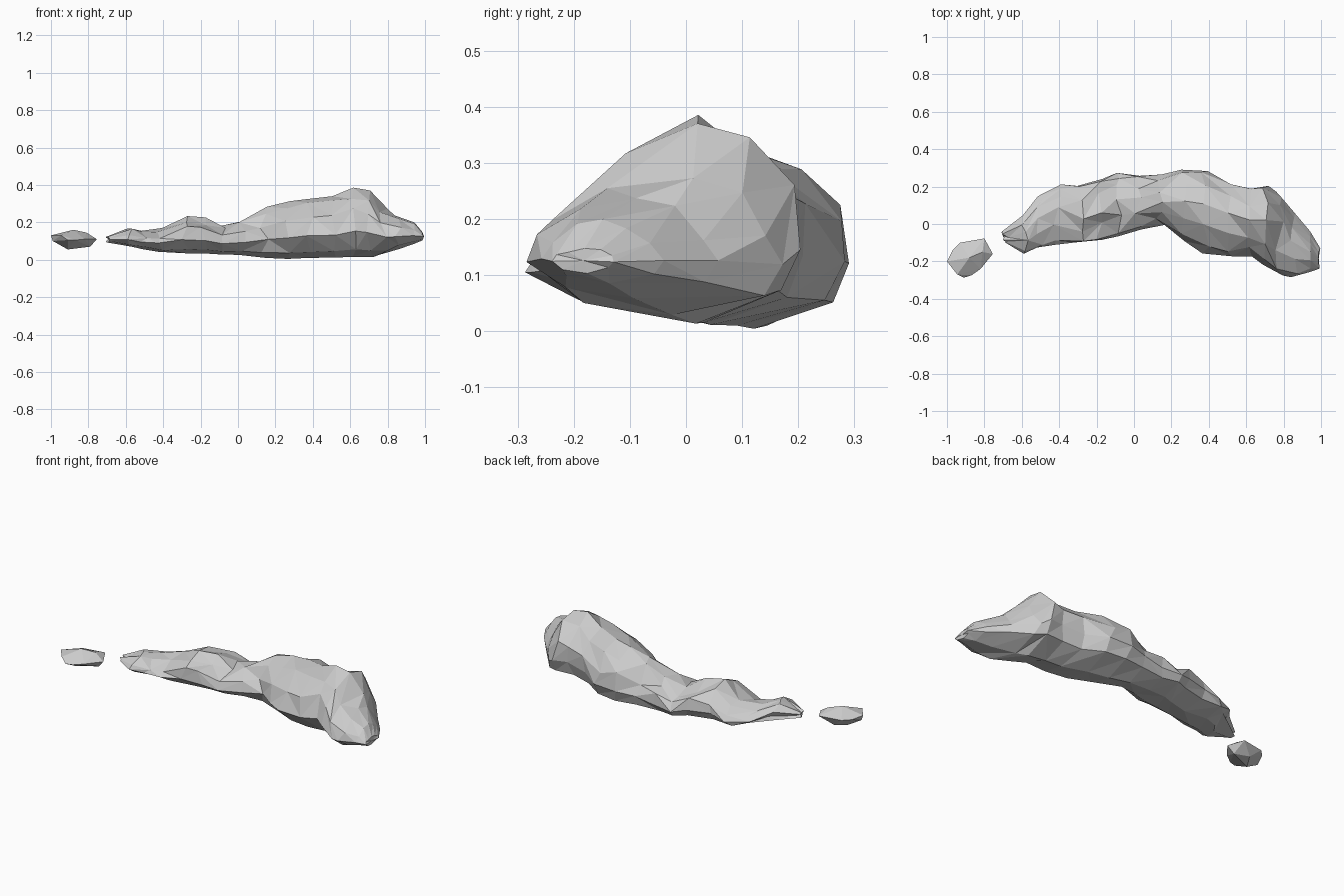
import bpy, bmesh, random

if "Cube" in bpy.data.objects:
    bpy.data.objects.remove(bpy.data.objects["Cube"])

random.seed(11)


def make_object(name, bm):
    bmesh.ops.recalc_face_normals(bm, faces=bm.faces[:])
    mesh = bpy.data.meshes.new(name)
    bm.to_mesh(mesh)
    bm.free()
    ob = bpy.data.objects.new(name, mesh)
    bpy.context.collection.objects.link(ob)
    return ob


def jitter(a):
    return random.uniform(-a, a)


# unit cross-section of the bank: domed top, shallow keel below
ring = [(-1, 0), (-.86, .45), (-.48, .82), (0, 1), (.48, .82), (.88, .45),
        (1, 0), (.84, -.58), (.12, -1), (-.6, -.72)]

# x, front y, back y, crest y, bottom z, top z
sections = [
    (-.685, -.10, -.04, -.07, .095, .125),
    (-.59, -.16, .05, -.04, .072, .17),
    (-.50, -.125, .15, .03, .055, .155),
    (-.41, -.11, .21, .09, .04, .17),
    (-.28, -.10, .205, .03, .035, .235),
    (-.18, -.085, .24, .06, .033, .225),
    (-.09, -.065, .275, .13, .03, .18),
    (.02, -.03, .255, .14, .025, .21),
    (.14, -.005, .265, .12, .01, .285),
    (.26, -.09, .29, .12, .003, .315),
    (.38, -.16, .285, .11, .008, .325),
    (.50, -.17, .21, .06, .012, .34),
    (.62, -.17, .19, .02, .018, .383),
    (.70, -.215, .205, .02, .015, .37),
    (.78, -.275, .175, .01, .027, .275),
    (.86, -.287, .06, -.09, .058, .235),
    (.94, -.26, -.04, -.15, .085, .20),
    (.99, -.24, -.13, -.18, .105, .15),
]

# main cloud bank, lofted through the sections
bm = bmesh.new()
loops = []
for x, y0, y1, crest, z0, z1 in sections:
    mid = z0 + .37 * (z1 - z0)
    loop = []
    for u, v in ring:
        c = crest if v > 0 else (y0 + y1) / 2
        y = c + u * ((y1 - c) if u > 0 else (c - y0))
        z = mid + v * ((z1 - mid) if v > 0 else (mid - z0))
        # flank points are lumpy, silhouette points stay put
        j = min(.022, .1 * (z1 - z0)) if 0 < v < 1 else .003
        jx = .024 if abs(x) < .9 else .006
        loop.append(bm.verts.new((x + jitter(jx), y + jitter(j), z + jitter(j))))
    loops.append(loop)
n = len(ring)
for a, b in zip(loops, loops[1:]):
    for i in range(n):
        k = (i + 1) % n
        if random.random() < .5:
            bm.faces.new((a[i], a[k], b[k]))
            bm.faces.new((a[i], b[k], b[i]))
        else:
            bm.faces.new((a[i], a[k], b[i]))
            bm.faces.new((a[k], b[k], b[i]))
caps = [bm.faces.new(loops[0]), bm.faces.new(loops[-1])]
bmesh.ops.poke(bm, faces=caps)
for v in bm.verts:
    v.co.x = min(v.co.x, 1.0)
make_object("cloud_bank", bm)

# small detached cloud: hull of a few corner points
corners = [(-1, -.2, .13), (-.99, -.2, .10), (-.97, -.14, .12), (-.93, -.1, .12),
           (-.8, -.077, .12), (-.755, -.16, .11), (-.82, -.24, .11),
           (-.87, -.275, .105), (-.91, -.287, .105), (-.945, -.27, .13),
           (-.88, -.18, .16), (-.81, -.15, .145), (-.91, -.19, .055),
           (-.79, -.15, .07), (-.87, -.12, .07)]
bm = bmesh.new()
for c in corners:
    bm.verts.new(c)
bmesh.ops.convex_hull(bm, input=bm.verts[:])
make_object("small_cloud", bm)
